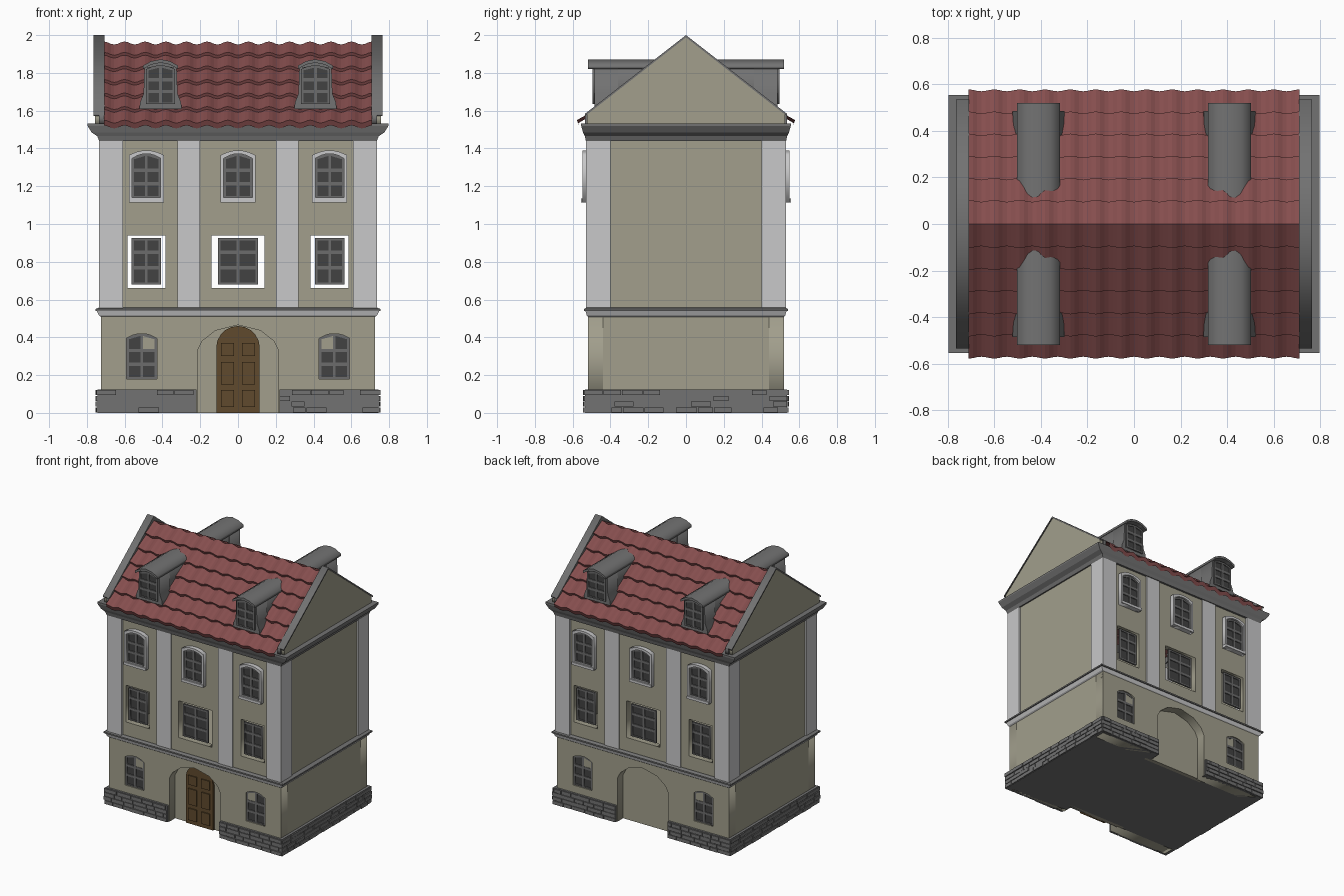
import bpy, bmesh, math, random
from mathutils import Vector

random.seed(4)
cube = bpy.data.objects.get("Cube")
if cube:
    bpy.data.objects.remove(cube, do_unlink=True)


def material(name, r, g, b):
    m = bpy.data.materials.new(name)
    m.use_nodes = True
    m.diffuse_color = (r, g, b, 1)
    m.node_tree.nodes["Principled BSDF"].inputs["Base Color"].default_value = (r, g, b, 1)
    return m


PLASTER = material("beige plaster", 0.36, 0.345, 0.265)
TRIM = material("pale trim", 0.58, 0.58, 0.585)
STONE = material("grey stone", 0.17, 0.17, 0.17)
TILE = material("red tile", 0.235, 0.075, 0.075)
GLASS = material("dark glass", 0.055, 0.055, 0.055)
FRAME = material("window grey", 0.15, 0.15, 0.15)
WOOD = material("brown wood", 0.115, 0.068, 0.026)


def add_object(name, mesh, mat):
    mesh.materials.clear()
    mesh.materials.append(mat)
    ob = bpy.data.objects.new(name, mesh)
    bpy.context.collection.objects.link(ob)
    return ob


def finish(name, bm, mat):
    bmesh.ops.recalc_face_normals(bm, faces=bm.faces)
    mesh = bpy.data.meshes.new(name)
    bm.to_mesh(mesh)
    bm.free()
    return add_object(name, mesh, mat)


def add_box(bm, lo, hi):
    lo, hi = Vector(lo), Vector(hi)
    for v in bmesh.ops.create_cube(bm, size=1)["verts"]:
        v.co = (lo + hi) / 2 + v.co * (hi - lo)


def box(name, lo, hi, mat):
    """Box from two corners; sorts them so mirrored values work."""
    bm = bmesh.new()
    pairs = [sorted(p) for p in zip(lo, hi)]
    add_box(bm, [p[0] for p in pairs], [p[1] for p in pairs])
    return finish(name, bm, mat)


def plate(name, outline, holes, d0, d1, mat, axis="y"):
    """Flat outline with holes, extruded along y (or x for gable parts)."""
    cu = bpy.data.curves.new(name, "CURVE")
    cu.dimensions, cu.fill_mode = "2D", "BOTH"
    cu.extrude = abs(d1 - d0) / 2
    for loop in [outline] + holes:
        sp = cu.splines.new("POLY")
        sp.points.add(len(loop) - 1)
        for p, (a, b) in zip(sp.points, loop):
            p.co = (a, b, 0, 1)
        sp.use_cyclic_u = True
    tmp = bpy.data.objects.new(name + "_curve", cu)
    bpy.context.collection.objects.link(tmp)
    dg = bpy.context.evaluated_depsgraph_get()
    mesh = bpy.data.meshes.new_from_object(tmp.evaluated_get(dg))
    bpy.data.objects.remove(tmp, do_unlink=True)
    bpy.data.curves.remove(cu)
    mid = (d0 + d1) / 2
    for v in mesh.vertices:
        a, b, c = v.co
        v.co = (a, mid - c, b) if axis == "y" else (mid + c, a, b)
    bm = bmesh.new()
    bm.from_mesh(mesh)
    bmesh.ops.remove_doubles(bm, verts=bm.verts, dist=1e-5)
    return finish(name, bm, mat)


def ring(name, levels, mat):
    """Moulding around the house: closed profile of (half x, half y, z)."""
    bm = bmesh.new()
    loops = [[bm.verts.new((sx * hx, sy * hy, z)) for sx, sy in
              ((-1, -1), (1, -1), (1, 1), (-1, 1))] for hx, hy, z in levels]
    for i, a in enumerate(loops):
        b = loops[(i + 1) % len(loops)]
        for k in range(4):
            n = (k + 1) % 4
            bm.faces.new((a[k], a[n], b[n], b[k]))
    return finish(name, bm, mat)


def rect(x0, x1, z0, z1):
    return [(x0, z0), (x1, z0), (x1, z1), (x0, z1)]


def arched(cx, hw, z0, z1, rise):
    steps = [1, 0.6, 0.25, -0.25, -0.6, -1] if rise else [1, -1]
    return [(cx - hw, z0), (cx + hw, z0)] + [(cx + t * hw, z1 - rise * t * t) for t in steps]


def window(name, cx, hw, z0, z1, rise, y, s, patch=False):
    """Barred frame, two panes wide and three high, over dark glass."""
    bar, panes = 0.009, []
    rows = [z0 + (z1 - rise - z0) * t for t in (0, 0.36, 0.7)] + [z1]
    for side in (-1, 1):
        for i in range(3):
            xa, xb = cx + side * bar * 0.8, cx + side * (hw - bar * 1.4)
            top = [rows[i + 1] - bar] * 2
            if i == 2:
                top = [z1 - bar * 1.4 - rise * ((x - cx) / hw) ** 2 for x in (xa, xb)]
            panes.append([(xa, rows[i] + bar), (xb, rows[i] + bar), (xb, top[1]), (xa, top[0])])
    plate(name + "_frame", arched(cx, hw, z0, z1, rise), panes, s * y, s * (y - 0.014), FRAME)
    plate(name + "_glass", arched(cx, hw - 0.003, z0 + 0.003, z1 - 0.003, rise), [],
          s * (y - 0.007), s * (y - 0.013), GLASS)
    if patch:
        plate(name + "_pale_pane", panes[2 if cx > 0 else 5], [], s * (y - 0.003), s * (y - 0.008), PLASTER)


# Facades, the same on front (-1) and back (1)
arch = [(0.215, 0), (0.215, 0.33), (0.19, 0.38), (0.12, 0.435), (0, 0.465)]
notch = [(-x, z) for x, z in arch] + arch[-2::-1]
for s in (-1, 1):
    outer = [(-0.725, 0)] + notch + [(0.725, 0), (0.725, 0.53), (-0.725, 0.53)]
    low = [arched(c, 0.08, 0.18, 0.42, 0.025) for c in (-0.51, 0.51)]
    plate("ground_floor_wall", outer, low, s * 0.52, s * 0.44, PLASTER)
    box("entrance_recess", (-0.26, s * 0.45, 0), (0.26, s * 0.42, 0.5), PLASTER)
    openings = [rect(-0.585, -0.385, 0.66, 0.94), rect(-0.14, 0.14, 0.66, 0.94),
                rect(0.385, 0.585, 0.66, 0.94)]
    plate("upper_wall", rect(-0.722, 0.722, 0.53, 1.46), openings, s * 0.515, s * 0.47, PLASTER)
    for m in (-1, 1):
        box("corner_pilaster", (m * 0.61, s * 0.40, 0.55), (m * 0.735, s * 0.53, 1.45), TRIM)
        box("inner_pilaster", (m * 0.20, s * 0.50, 0.55), (m * 0.32, s * 0.524, 1.45), TRIM)
        window("ground_window", m * 0.51, 0.08, 0.18, 0.42, 0.025, 0.512, s, patch=True)
    for c in (-0.485, 0, 0.485):
        window("middle_window", c, 0.078 if c else 0.106, 0.68, 0.925, 0, 0.512, s)
        plate("upper_surround", arched(c, 0.092, 1.115, 1.39, 0.025),
              [arched(c, 0.076, 1.14, 1.372, 0.025)], s * 0.548, s * 0.51, TRIM)
        box("upper_sill", (c - 0.092, s * 0.51, 1.115), (c + 0.092, s * 0.555, 1.135), TRIM)
        window("upper_window", c, 0.077, 1.138, 1.373, 0.025, 0.535, s)

# Door with raised panels, on the front only
door = [(-0.115, 0), (0.115, 0)]
door += [(0.115 * math.cos(a), 0.345 + 0.115 * math.sin(a)) for a in
         [math.pi * i / 10 for i in range(11)]]
plate("door", door, [], -0.465, -0.445, WOOD)
for m in (-1, 1):
    for z0, z1 in ((0.03, 0.12), (0.15, 0.27), (0.30, 0.37)):
        box("door_panel", (m * 0.02, -0.473, z0), (m * 0.09, -0.46, z1), WOOD)

# Side walls, floors and gables
slope = [(-0.535, 1.583), (0, 2.0), (0.535, 1.583)]
lowered = lambda d: [(y, z - d) for y, z in reversed(slope)]
for m in (-1, 1):
    box("side_wall", (m * 0.69, -0.515, 0.01), (m * 0.725, 0.515, 1.5), PLASTER)
    plate("gable", [(0.525, 1.52), (0.525, 1.585), (0, 1.993), (-0.525, 1.585), (-0.525, 1.52)],
          [], m * 0.73, m * 0.758, PLASTER, "x")
    plate("gable_parapet", slope + lowered(0.07), [], m * 0.708, m * 0.735, STONE, "x")
    plate("gable_cap", slope + lowered(0.012), [], m * 0.708, m * 0.764, STONE, "x")
box("base_slab", (-0.70, -0.44, 0), (0.70, 0.44, 0.015), STONE)
box("upper_floor", (-0.70, -0.48, 0.50), (0.70, 0.48, 0.53), PLASTER)

# Mouldings
ring("string_course", [(0.72, 0.515, 0.505), (0.735, 0.525, 0.515), (0.748, 0.533, 0.541),
                       (0.69, 0.47, 0.541), (0.69, 0.47, 0.505)], TRIM)
ring("string_course_cap", [(0.755, 0.54, 0.539), (0.755, 0.54, 0.55), (0.735, 0.525, 0.558),
                           (0.69, 0.47, 0.558), (0.69, 0.47, 0.539)], STONE)
ring("cornice", [(0.735, 0.53, 1.44), (0.745, 0.536, 1.465), (0.775, 0.545, 1.485),
                 (0.797, 0.555, 1.52), (0.797, 0.555, 1.533), (0.69, 0.48, 1.533),
                 (0.69, 0.48, 1.44)], STONE)

# Plinth with rough brick courses
bm = bmesh.new()
for m in (-1, 1):
    x0, x1 = sorted((m * 0.70, m * 0.745))
    add_box(bm, (x0, -0.535, 0), (x1, 0.535, 0.125))
    for s in (-1, 1):
        x0, x1 = sorted((m * 0.22, m * 0.745))
        y0, y1 = sorted((s * 0.44, s * 0.535))
        add_box(bm, (x0, y0, 0), (x1, y1, 0.125))
for row in range(4):
    z0, z1 = 0.002 + row * 0.031, 0.028 + row * 0.031
    for m in (-1, 1):
        for start, end, along_x in ((-0.75, -0.22, True), (0.22, 0.75, True), (-0.54, 0.54, False)):
            a = start
            while a < end - 0.01:
                b = min(a + random.uniform(0.06, 0.12), end)
                out = random.uniform(0.004, 0.01)
                face = (0.535 if along_x else 0.745) * m
                d0, d1 = sorted((face - m * 0.01, face + m * out))
                if along_x:
                    add_box(bm, (a, d0, z0), (b - 0.005, d1, z1))
                else:
                    add_box(bm, (d0, a, z0), (d1, b - 0.005, z1))
                a = b
finish("plinth", bm, STONE)

# Tiled roof: overlapping rows of rolled tiles
COLS, ROWS, SUB, REACH = 13, 6, 6, 0.57
for s in (-1, 1):
    bm = bmesh.new()
    for r in range(ROWS):
        ya, yb = REACH * r / ROWS, REACH * (r + 1) / ROWS
        prev = None
        for i in range(COLS * SUB + 1):
            x = -0.71 + 1.42 * i / (COLS * SUB)
            h = 0.016 * abs(math.cos(math.pi * i / SUB)) ** 2
            za, zb = 1.95 - 0.756 * ya + h, 1.965 - 0.756 * yb + h
            yl = yb + h * 0.5
            cur = [bm.verts.new(c) for c in ((x, s * ya, za), (x, s * yl, zb),
                                             (x, s * (yl - 0.012), zb - 0.028))]
            if prev:
                for k in (0, 1):
                    bm.faces.new((prev[k], prev[k + 1], cur[k + 1], cur[k])[::s])
            prev = cur
    mesh = bpy.data.meshes.new("roof_tiles")
    bm.to_mesh(mesh)
    bm.free()
    add_object("roof_tiles", mesh, TILE)

# Dormers
for s in (-1, 1):
    for c in (-0.41, 0.41):
        body = [(c - 0.082, 1.60), (c + 0.082, 1.60), (c + 0.082, 1.835), (c, 1.858), (c - 0.082, 1.835)]
        plate("dormer_body", body, [], s * 0.47, s * 0.10, STONE)
        cheek = [(0.112, 1.61), (0.108, 1.645), (0.09, 1.69), (0.085, 1.83)]
        front = [(c + x, z) for x, z in cheek] + [(c - x, z) for x, z in cheek[::-1]]
        plate("dormer_front", front, [], s * 0.485, s * 0.36, STONE)
        top = [(0.093, 1.838), (0.05, 1.862), (0, 1.872), (-0.05, 1.862), (-0.093, 1.838)]
        under = [(x, z - 0.018) for x, z in top[::-1]]
        plate("dormer_roof", [(c + x, z) for x, z in top + under], [], s * 0.52, s * 0.10, STONE)
        window("dormer_window", c, 0.077, 1.635, 1.84, 0.02, 0.496, s)
